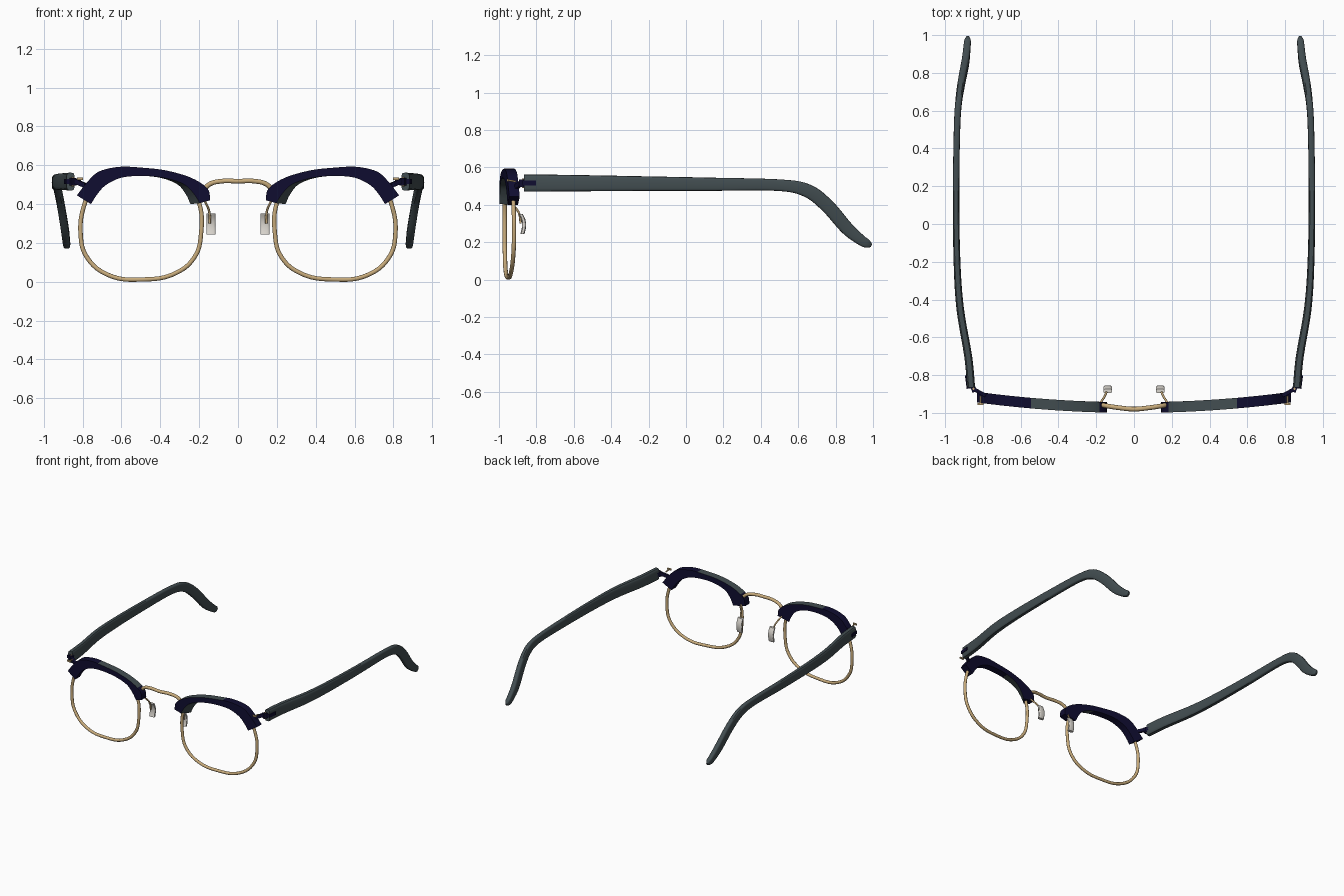
import bpy, bmesh, math
from mathutils import Vector

cube = bpy.data.objects.get("Cube")
if cube:
    bpy.data.objects.remove(cube, do_unlink=True)


def material(name, rgb):
    m = bpy.data.materials.new(name)
    m.use_nodes = True
    m.diffuse_color = (*rgb, 1)
    m.node_tree.nodes["Principled BSDF"].inputs["Base Color"].default_value = (*rgb, 1)
    return m


NAVY = material("navy", (0.005, 0.004, 0.03))
GREY = material("slate grey", (0.055, 0.075, 0.082))
GOLD = material("gold", (0.58, 0.41, 0.2))
PAD = material("pad white", (0.7, 0.67, 0.62))


def front_y(x):
    """Gentle wrap of the front of the frame."""
    return -0.972 + 0.08 * x * x


def smooth_path(points, steps):
    """Catmull-Rom interpolation of tuples of any length."""
    pts = [Vector(p) for p in points]
    pts = [2 * pts[0] - pts[1]] + pts + [2 * pts[-1] - pts[-2]]
    out = []
    for a, b, c, d in zip(pts, pts[1:], pts[2:], pts[3:]):
        for i in range(steps):
            t = i / steps
            out.append(0.5 * (2 * b + (c - a) * t + (2 * a - 5 * b + 4 * c - d) * t ** 2
                              + (3 * b - a - 3 * c + d) * t ** 3))
    return out + [pts[-2]]


def loft(name, rings, mats, side=1, paint=None, angle=40):
    """Skin a row of closed rings, cap both ends."""
    bm = bmesh.new()
    rows = [[bm.verts.new((side * p[0], p[1], p[2])) for p in r] for r in rings]
    n = len(rows[0])
    for i in range(len(rows) - 1):
        for k in range(n):
            j = (k + 1) % n
            f = bm.faces.new((rows[i][k], rows[i][j], rows[i + 1][j], rows[i + 1][k]))
            if paint:
                f.material_index = paint(k, abs(f.calc_center_median().x))
    bm.faces.new(rows[0])
    bm.faces.new(rows[-1])
    bmesh.ops.recalc_face_normals(bm, faces=bm.faces)
    me = bpy.data.meshes.new(name)
    bm.to_mesh(me)
    bm.free()
    for m in mats:
        me.materials.append(m)
    ob = bpy.data.objects.new(name, me)
    bpy.context.collection.objects.link(ob)
    bpy.ops.object.select_all(action='DESELECT')
    ob.select_set(True)
    bpy.context.view_layer.objects.active = ob
    bpy.ops.object.shade_smooth_by_angle(angle=math.radians(angle))
    return ob


def wire(name, points, radius, mat, side=1, cyclic=False):
    """Round wire through the points."""
    cu = bpy.data.curves.new(name, 'CURVE')
    cu.dimensions = '3D'
    cu.bevel_depth = radius
    cu.bevel_resolution = 3
    cu.resolution_u = 8
    cu.use_fill_caps = True
    sp = cu.splines.new('BEZIER')
    sp.bezier_points.add(len(points) - 1)
    for bp, p in zip(sp.bezier_points, points):
        bp.co = (side * p[0], p[1], p[2])
        bp.handle_left_type = bp.handle_right_type = 'AUTO'
    sp.use_cyclic_u = cyclic
    cu.materials.append(mat)
    ob = bpy.data.objects.new(name, cu)
    bpy.context.collection.objects.link(ob)
    return ob


def bar(name, a, b, width, height, mat, side=1):
    """Flat strip between two points, upright in z."""
    a, b = Vector(a), Vector(b)
    across = (b - a).cross(Vector((0, 0, 1))).normalized() * width / 2
    up = Vector((0, 0, height / 2))
    rings = [[p + across + up, p - across + up, p - across - up, p + across - up]
             for p in (a, b)]
    return loft(name, rings, [mat], side)


def rounded_ring(centre, u, v, power=0.5, n=16):
    """Rounded rectangle spanned by half-axes u and v."""
    ring = []
    for k in range(n):
        c, s = math.cos(math.tau * k / n), math.sin(math.tau * k / n)
        ring.append(centre + u * math.copysign(abs(c) ** power, c)
                    + v * math.copysign(abs(s) ** power, s))
    return ring


# Rim outline (x, z)
RIM = [(0.205, 0.42), (0.191, 0.24), (0.222, 0.13), (0.32, 0.045), (0.49, 0.012),
       (0.67, 0.036), (0.78, 0.13), (0.81, 0.24), (0.79, 0.4), (0.73, 0.51),
       (0.6, 0.56), (0.4, 0.548), (0.26, 0.5)]

# Brow stations: outer x, z, inner x, z, extra front inset at the nose
BROW = [(0.143, 0.42, 0.245, 0.4, 0.048), (0.157, 0.48, 0.268, 0.45, 0.04),
        (0.24, 0.535, 0.31, 0.5, 0.03), (0.37, 0.573, 0.39, 0.533, 0.012),
        (0.5, 0.588, 0.49, 0.545, 0), (0.61, 0.592, 0.6, 0.536, 0),
        (0.715, 0.568, 0.68, 0.498, 0), (0.775, 0.515, 0.725, 0.45, 0),
        (0.83, 0.445, 0.757, 0.4, 0)]

# Temple stations: x, y, z, half width, half height
TEMPLE = [(0.862, -0.865, 0.516, 0.021, 0.046), (0.878, -0.7, 0.516, 0.021, 0.045),
          (0.92, -0.45, 0.515, 0.02, 0.042), (0.937, -0.2, 0.513, 0.018, 0.039),
          (0.942, 0.15, 0.51, 0.017, 0.035), (0.937, 0.5, 0.505, 0.017, 0.031),
          (0.928, 0.65, 0.475, 0.018, 0.036), (0.912, 0.755, 0.395, 0.019, 0.037),
          (0.892, 0.86, 0.275, 0.02, 0.035), (0.884, 0.935, 0.212, 0.019, 0.028),
          (0.881, 0.97, 0.192, 0.017, 0.023), (0.88, 0.992, 0.183, 0.007, 0.009)]


def brow_paint(k, x):
    if k == 0:
        return 1 if 0.18 < x < 0.55 else 0
    return 1 if k == 2 and x < 0.4 else 0


for label, s in (("left", 1), ("right", -1)):
    # Wire rim
    wire(label + "_rim", [(x, front_y(x), z) for x, z in RIM], 0.0115, GOLD, s, True)

    # Brow bar: ring order is outer front, outer back, inner back, inner front
    rings = []
    for ox, oz, ix, iz, inset in smooth_path(BROW, 5):
        t = 0.028
        fx = ix - inset
        rings.append([(ox, front_y(ox) - t, oz), (ox, front_y(ox) + t, oz),
                      (ix, front_y(ix) + t, iz), (fx, front_y(fx) - t, iz + inset * 0.1)])
    loft(label + "_brow", rings, [NAVY, GREY], s, brow_paint, 35)

    # Temple arm with a drooping, rounded ear tip
    stations = smooth_path(TEMPLE, 5)
    rings = []
    for i, st in enumerate(stations):
        a, b = stations[max(i - 1, 0)], stations[min(i + 1, len(stations) - 1)]
        up = Vector((0, a[2] - b[2], b[1] - a[1])).normalized()
        rings.append(rounded_ring(Vector(st[:3]), Vector((st[3], 0, 0)), up * st[4]))
    loft(label + "_temple", rings, [GREY], s)

    # Hinge: strip from the brow, knuckle block and plate let into the temple
    bar(label + "_hinge_strip", (0.785, -0.908, 0.495), (0.848, -0.875, 0.522),
        0.02, 0.026, NAVY, s)
    bar(label + "_hinge_knuckle", (0.842, -0.888, 0.515), (0.86, -0.85, 0.515),
        0.026, 0.04, NAVY, s)
    bar(label + "_hinge_plate", (0.863, -0.87, 0.517), (0.872, -0.8, 0.517),
        0.046, 0.025, NAVY, s)

    # Rivet with a flat head, and the hinge screw
    wire(label + "_rivet_stem", [(0.813, -0.952, 0.531), (0.813, -0.91, 0.525)],
         0.005, GOLD, s)
    bar(label + "_rivet_head", (0.797, -0.953, 0.531), (0.829, -0.953, 0.531),
        0.009, 0.012, GOLD, s)
    wire(label + "_hinge_screw", [(0.85, -0.872, 0.49), (0.85, -0.872, 0.54)],
         0.006, GOLD, s)

    # Nose pad arm and curved pad
    wire(label + "_pad_arm", [(0.185, -0.955, 0.435), (0.163, -0.925, 0.4),
                              (0.147, -0.893, 0.355), (0.146, -0.884, 0.3)],
         0.006, GOLD, s)
    pad = [(0.139, -0.884, 0.352), (0.139, -0.871, 0.325), (0.139, -0.866, 0.298),
           (0.139, -0.868, 0.27), (0.139, -0.875, 0.244)]
    rings = [rounded_ring(p, Vector((0.023, 0, 0)), Vector((0, 0.011, 0)), 0.6)
             for p in smooth_path(pad, 3)]
    loft(label + "_nose_pad", rings, [PAD], s)

# Bridge wire
wire("bridge", [(-0.175, -0.958, 0.475), (-0.145, -0.963, 0.503), (-0.085, -0.972, 0.518),
                (0, -0.98, 0.518), (0.085, -0.972, 0.518), (0.145, -0.963, 0.503),
                (0.175, -0.958, 0.475)], 0.0125, GOLD)
